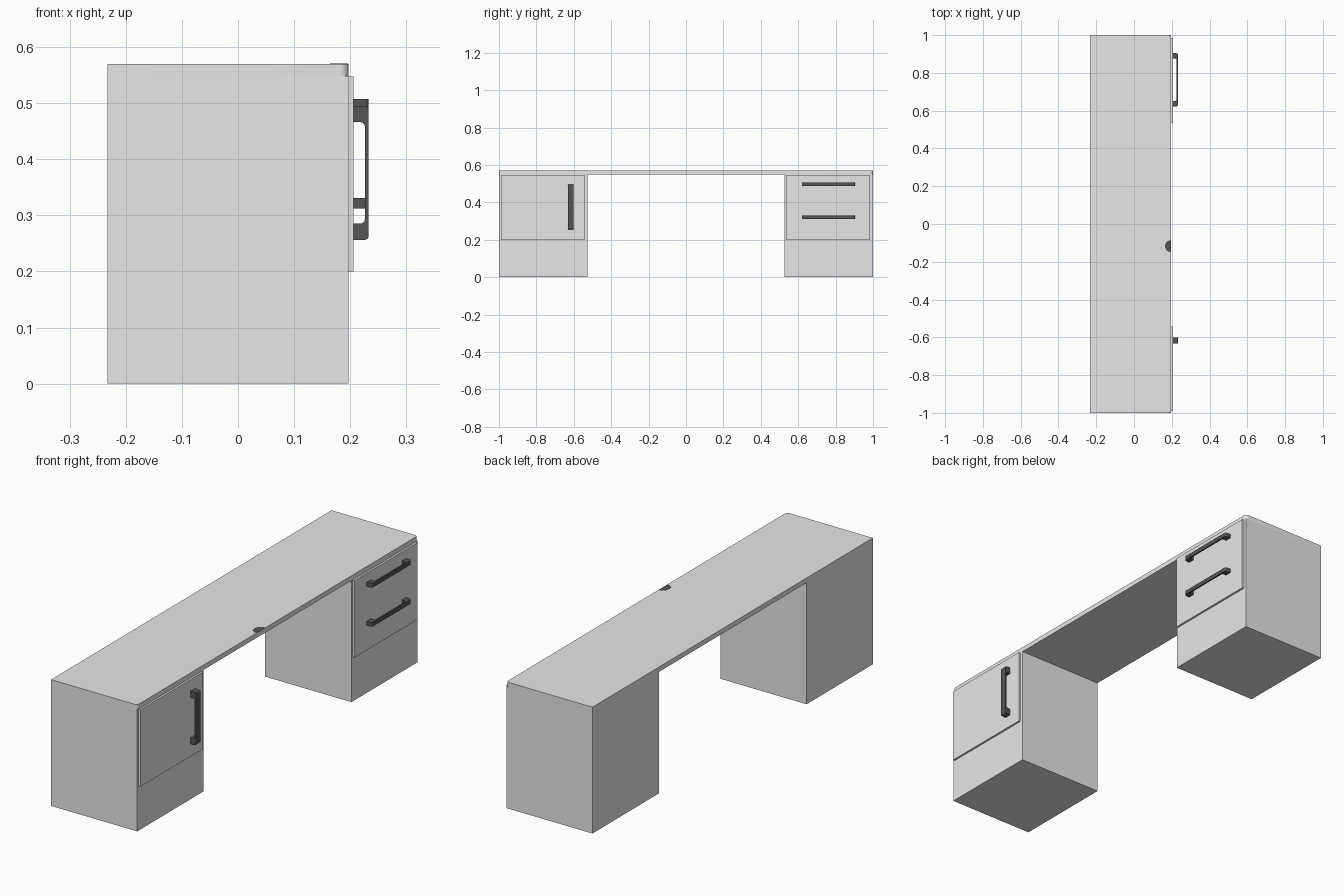
import bpy, bmesh, math
from mathutils import Vector

if "Cube" in bpy.data.objects:
    bpy.data.objects.remove(bpy.data.objects["Cube"])


def material(name, v):
    m = bpy.data.materials.new(name)
    m.diffuse_color = (v, v, v, 1)
    m.use_nodes = True
    m.node_tree.nodes["Principled BSDF"].inputs["Base Color"].default_value = m.diffuse_color
    return m


LIGHT = material("light_grey", 0.8)
DARK = material("dark_grey", 0.09)


def finish(bm, name, mat):
    bmesh.ops.recalc_face_normals(bm, faces=bm.faces)
    me = bpy.data.meshes.new(name)
    bm.to_mesh(me)
    bm.free()
    me.materials.append(mat)
    ob = bpy.data.objects.new(name, me)
    bpy.context.collection.objects.link(ob)
    bpy.context.view_layer.objects.active = ob
    ob.select_set(True)
    bpy.ops.object.shade_smooth_by_angle(angle=math.radians(35))
    ob.select_set(False)
    return ob


def prism(name, pts, direction, mat):
    """Extrude a closed outline along a direction."""
    bm = bmesh.new()
    face = bm.faces.new([bm.verts.new(p) for p in pts])
    res = bmesh.ops.extrude_face_region(bm, geom=[face], use_keep_orig=True)
    verts = [g for g in res["geom"] if isinstance(g, bmesh.types.BMVert)]
    bmesh.ops.translate(bm, verts=verts, vec=Vector(direction))
    return finish(bm, name, mat)


def box(name, x, y, z, mat):
    pts = [(x[0], y[0], z[0]), (x[1], y[0], z[0]), (x[1], y[1], z[0]), (x[0], y[1], z[0])]
    return prism(name, pts, (0, 0, z[1] - z[0]), mat)


def arc(cx, cy, r, a0, a1, n=6):
    angles = [math.radians(a0 + (a1 - a0) * i / n) for i in range(n + 1)]
    return [(cx + r * math.cos(a), cy + r * math.sin(a)) for a in angles]


BACK, FRONT, PANEL, GRIP = -0.233, 0.197, 0.206, 0.233


def handle(name, start, end, side, width, vertical):
    """U-shaped pull: u runs along the handle, d is the distance outwards."""
    leg, bar, r = 0.029, 0.007, 0.008
    inner = GRIP - bar
    a, b = start + leg, end - leg
    prof = [(start, PANEL)]
    prof += arc(start + r, GRIP - r, r, 180, 90)
    prof += arc(end - r, GRIP - r, r, 90, 0)
    prof += [(end, PANEL), (b, PANEL)]
    prof += arc(b - r, inner - r, r, 0, 90)
    prof += arc(a + r, inner - r, r, 90, 180)
    prof += [(a, PANEL)]
    if vertical:
        return prism(name, [(d, side, u) for u, d in prof], (0, width, 0), DARK)
    return prism(name, [(d, u, side) for u, d in prof], (0, 0, width), DARK)


# Cabinets and their front panels
box("left_cabinet", (BACK, FRONT), (-1, -0.527), (0, 0.548), LIGHT)
box("right_cabinet", (BACK, FRONT), (0.527, 1), (0, 0.548), LIGHT)
box("door_panel", (FRONT, PANEL), (-0.99, -0.542), (0.2, 0.547), LIGHT)
box("drawer_panel", (FRONT, PANEL), (0.535, 0.985), (0.2, 0.547), LIGHT)

# Worktop with rounded front corners
R = 0.015
outline = [(BACK, -1)] + arc(FRONT - R, -1 + R, R, -90, 0)
outline += arc(FRONT - R, 1 - R, R, 0, 90) + [(BACK, 1)]
prism("worktop", [(x, y, 0.548) for x, y in outline], (0, 0, 0.022), LIGHT)

# Handles
handle("door_handle", 0.256, 0.495, -0.632, 0.031, True)
handle("upper_drawer_handle", 0.623, 0.904, 0.488, 0.019, False)
handle("lower_drawer_handle", 0.623, 0.904, 0.312, 0.019, False)

# Small dark inlay at the worktop's front edge
inlay = arc(0.196, -0.117, 0.032, 90, 270, 10)
prism("edge_inlay", [(x, y, 0.5695) for x, y in inlay], (0, 0, 0.001), DARK)
